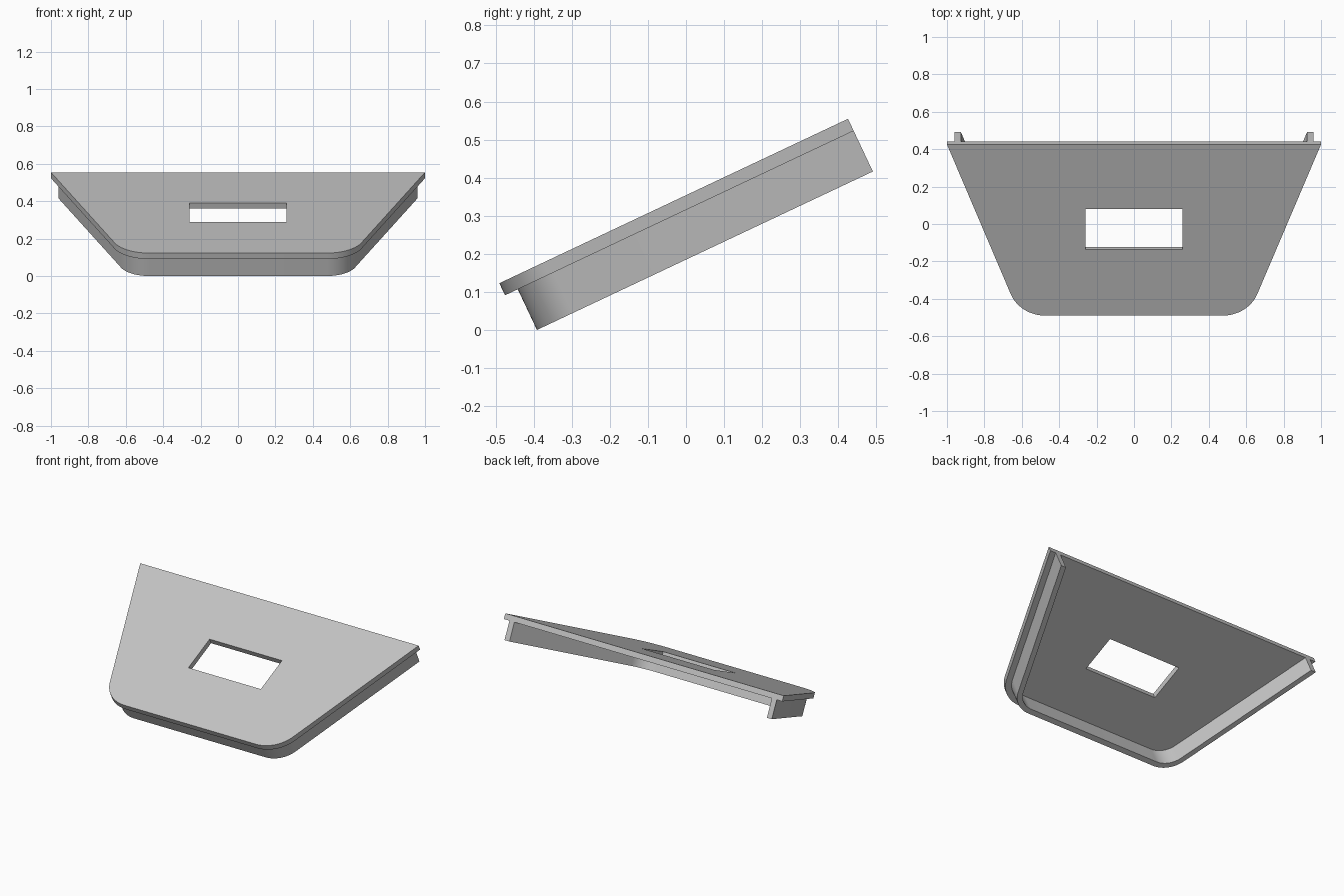
import bpy, bmesh
from math import sin, cos, atan2, pi, radians
from mathutils import Matrix, Vector

cube = bpy.data.objects.get("Cube")
if cube:
    bpy.data.objects.remove(cube)

# Main sizes, measured in the plane of the sloping panel
LENGTH, FRONT_HALF, BACK_HALF = 1.012, 0.61, 1.0
PLATE, DEPTH = 0.035, 0.153
LIP, WALL, RADIUS = 0.037, 0.033, 0.2
TILT = radians(25.25)
SIDE = atan2(LENGTH, BACK_HALF - FRONT_HALF)
STEPS = 16

grey = bpy.data.materials.new("plain_grey")
grey.use_nodes = True
grey.diffuse_color = (0.55, 0.55, 0.55, 1)
grey.node_tree.nodes["Principled BSDF"].inputs["Base Color"].default_value = grey.diffuse_color


def edge_path(inset):
    """Open path from back left, round the front corners, to back right."""
    def side_x(u):
        return FRONT_HALF + (BACK_HALF - FRONT_HALF) * u / LENGTH
    centre = side_x(RADIUS) - RADIUS / sin(SIDE)
    half = [(side_x(LENGTH) - inset / sin(SIDE), LENGTH)]
    for i in range(STEPS + 1):
        a = -pi / 2 + SIDE * (1 - i / STEPS)
        r = RADIUS - inset
        half.append((centre + r * cos(a), RADIUS + r * sin(a)))
    return half + [(-x, u) for x, u in reversed(half)]


def slab(name, loops, top, bottom):
    """Fill closed loops (outer first, then holes) and give them thickness."""
    bm = bmesh.new()
    edges = []
    for loop in loops:
        vs = [bm.verts.new((x, u, top)) for x, u in loop]
        edges += [bm.edges.new((vs[i - 1], vs[i])) for i in range(len(vs))]
    bmesh.ops.triangle_fill(bm, edges=edges, use_beauty=True, normal=(0, 0, 1))
    grown = bmesh.ops.extrude_face_region(bm, geom=bm.faces[:], use_keep_orig=True)
    moved = [g for g in grown["geom"] if isinstance(g, bmesh.types.BMVert)]
    bmesh.ops.translate(bm, verts=moved, vec=(0, 0, bottom - top))
    bmesh.ops.recalc_face_normals(bm, faces=bm.faces[:])
    # Tilt the panel, with its front top edge as the hinge
    bm.transform(Matrix.Translation(Vector((0, -0.49, 0.123))) @ Matrix.Rotation(TILT, 4, "X"))
    mesh = bpy.data.meshes.new(name)
    bm.to_mesh(mesh)
    bm.free()
    mesh.materials.append(grey)
    obj = bpy.data.objects.new(name, mesh)
    bpy.context.collection.objects.link(obj)
    bpy.ops.object.select_all(action="DESELECT")
    obj.select_set(True)
    bpy.context.view_layer.objects.active = obj
    bpy.ops.object.shade_smooth_by_angle(angle=radians(30))
    return obj


# Sloping cover plate with a rectangular window
window = [(-0.26, 0.39), (0.26, 0.39), (0.26, 0.63), (-0.26, 0.63)]
slab("cover_plate", [edge_path(0), window], 0, -PLATE)

# Rim wall under the plate, open at the back
rim = edge_path(LIP) + edge_path(LIP + WALL)[::-1]
slab("rim_wall", [rim], -PLATE, -DEPTH)
